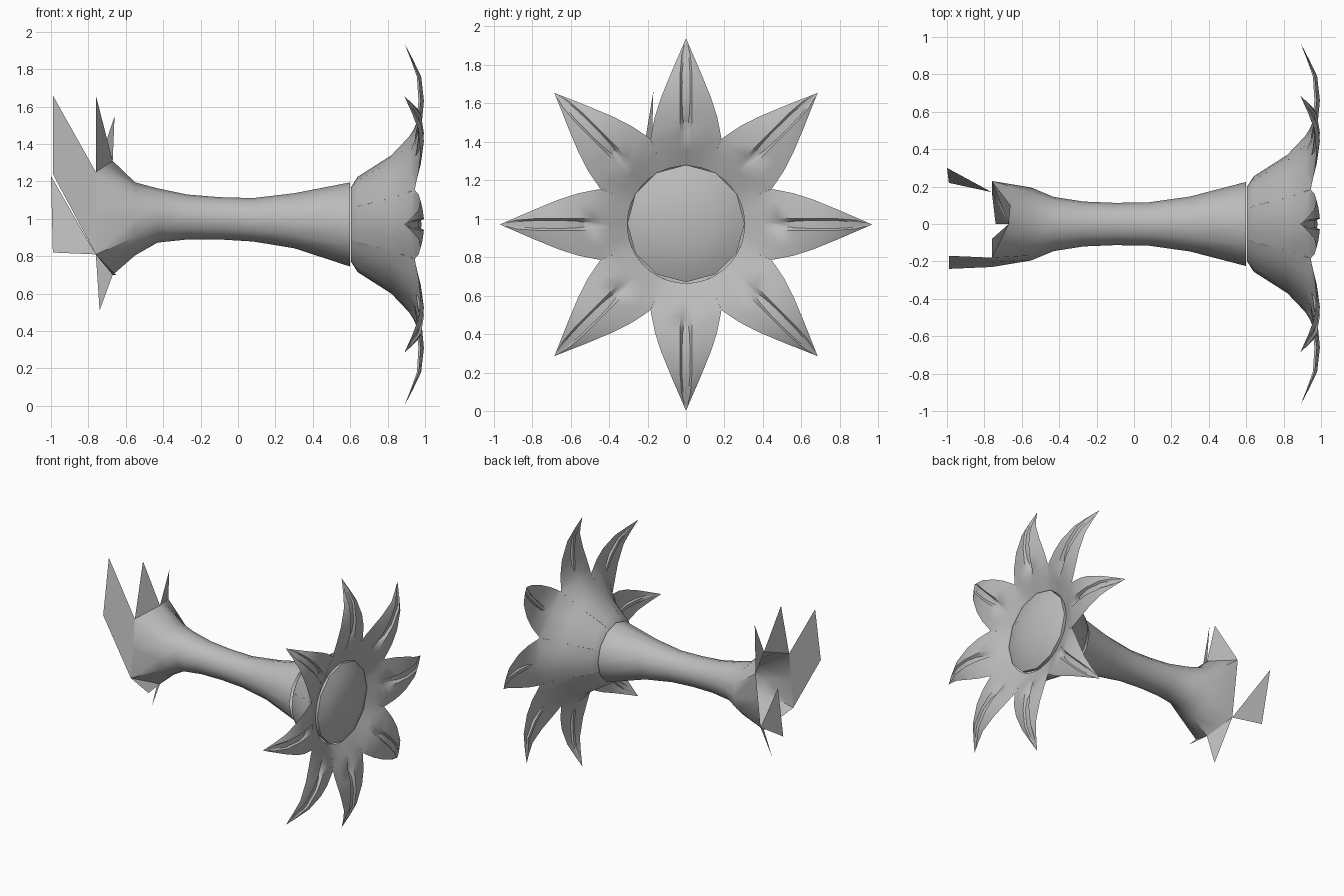
import bpy, bmesh, math

if "Cube" in bpy.data.objects:
    bpy.data.objects.remove(bpy.data.objects["Cube"])

grey = bpy.data.materials.new("plain_grey")
grey.diffuse_color = (0.5, 0.5, 0.5, 1)
grey.use_nodes = True
grey.node_tree.nodes["Principled BSDF"].inputs["Base Color"].default_value = grey.diffuse_color
CZ = 0.97          # height of the flower axis
PETALS = 8


def finish(name, bm, smooth=True, recalc=True):
    bmesh.ops.remove_doubles(bm, verts=bm.verts, dist=0.0005)
    bmesh.ops.dissolve_degenerate(bm, edges=bm.edges, dist=0.0002)
    if recalc:
        bmesh.ops.recalc_face_normals(bm, faces=bm.faces)
    me = bpy.data.meshes.new(name)
    bm.to_mesh(me)
    bm.free()
    me.materials.append(grey)
    ob = bpy.data.objects.new(name, me)
    bpy.context.collection.objects.link(ob)
    if smooth:
        bpy.ops.object.select_all(action='DESELECT')
        ob.select_set(True)
        bpy.context.view_layer.objects.active = ob
        bpy.ops.object.shade_smooth_by_angle(angle=math.radians(45))
    return ob


def grid(bm, rows, closed=False):
    vs = [[bm.verts.new(p) for p in row] for row in rows]
    for a, b in zip(vs, vs[1:]):
        n = len(a)
        for i in range(n if closed else n - 1):
            j = (i + 1) % n
            bm.faces.new((a[i], a[j], b[j], b[i]))


def ring(x, cz, r, n=12):
    return [(x, r * math.sin(2 * math.pi * k / n), cz + r * math.cos(2 * math.pi * k / n))
            for k in range(n)]


# Stem: a flared tube with a ragged six-pointed rim
T, UL, LL = (-.67, 0, 1.31), (-.76, .23, 1.25), (-.76, .17, .81)
B, LR, UR = (-.67, 0, .70), (-.76, -.23, .81), (-.76, -.18, 1.25)
corners = [T, UL, LL, B, LR, UR]
rim = []
for i, p in enumerate(corners):
    q = corners[(i + 1) % 6]
    rim += [p, tuple((a + b) / 2 for a, b in zip(p, q))]
profile = [(-.55, 1.0, .195), (-.43, 1.018, .145), (-.27, 1.01, .12), (-.1, 1.003, .113),
           (.08, .995, .116), (.3, .99, .147), (.6, .97, .225)]
bm = bmesh.new()
grid(bm, [rim] + [ring(*p) for p in profile], closed=True)
finish("stem", bm)

# Leaves: flat plates fixed to the rim
leaves = [
    [(-.99, -.17, 1.66), (-.99, -.24, 1.24), LR, UR],
    [UR, T, (-.76, -.08, 1.66)],
    [T, UL, (-.66, .10, 1.55)],
    [(-1.0, .30, 1.23), (-.99, .22, .82), LL],
    [B, LL, (-.74, 0, .51)],
    [LR, B, (-.65, -.17, .70)],
]
for i, pts in enumerate(leaves):
    bm = bmesh.new()
    bm.faces.new([bm.verts.new(p) for p in pts])
    finish(f"leaf_{i + 1}", bm, smooth=False, recalc=False)


# Petal rows: edge (r, half width, x), middle (r, x), groove depth
front = [
    (.282, .117, .88, .305, .88, 0),
    (.365, .151, .915, .39, .925, 0),
    (.445, .184, .945, .43, .945, 0),
    (.48, .178, .95, .48, .965, .025),
    (.56, .162, .965, .56, .985, .03),
    (.66, .13, .975, .66, .995, .03),
    (.79, .077, .965, .79, .982, .025),
    (.88, .038, .93, .88, .94, .015),
    (.968, 0, .89, .968, .89, 0),
]
back = [
    (.185, .077, .605, .20, .605, 0),
    (.235, .097, .64, .255, .64, 0),
    (.34, .141, .82, .37, .82, 0),
    (.445, .184, .945, .47, .915, 0),
    (.48, .178, .95, .51, .94, 0),
    (.56, .162, .965, .57, .965, 0),
    (.66, .13, .975, .66, .98, 0),
    (.79, .077, .965, .79, .967, 0),
    (.88, .038, .93, .88, .927, 0),
    (.968, 0, .89, .968, .89, 0),
]


def petal_rows(rows, t, grooved):
    out = []
    for er, w, ex, mr, mx, depth in rows:
        g = min(.03 / w, .6) if w else .5
        if grooved:
            cols = [(-1, 0), (-.6 - g * .2, 0), (-g, 0), (-g * .4, 1), (g * .4, 1), (g, 0),
                    (.6 + g * .2, 0), (1, 0)]
        else:
            cols = [(-1, 0), (-.5, 0), (0, 0), (.5, 0), (1, 0)]
        line = []
        for f, low in cols:
            k = f * f
            r = mr + (er - mr) * k
            x = mx + (ex - mx) * k - low * depth
            s = f * w
            line.append((x, r * math.sin(t) + s * math.cos(t),
                         CZ + r * math.cos(t) - s * math.sin(t)))
        out.append(line)
    return out


# Flower head: cup behind, grooved petals in front
for name, rows, grooved in (("petal_fronts", front, True), ("flower_cup", back, False)):
    bm = bmesh.new()
    for i in range(PETALS):
        grid(bm, petal_rows(rows, 2 * math.pi * i / PETALS, grooved))
    ob = finish(name, bm)

# Flower centre: twelve-sided dome
bm = bmesh.new()
dome = [(.87, .305), (.895, .305), (.925, .24), (.945, .16), (.957, .08), (.96, .0001)]
grid(bm, [ring(x, CZ + .005, r) for x, r in dome], closed=True)
finish("flower_centre", bm)
